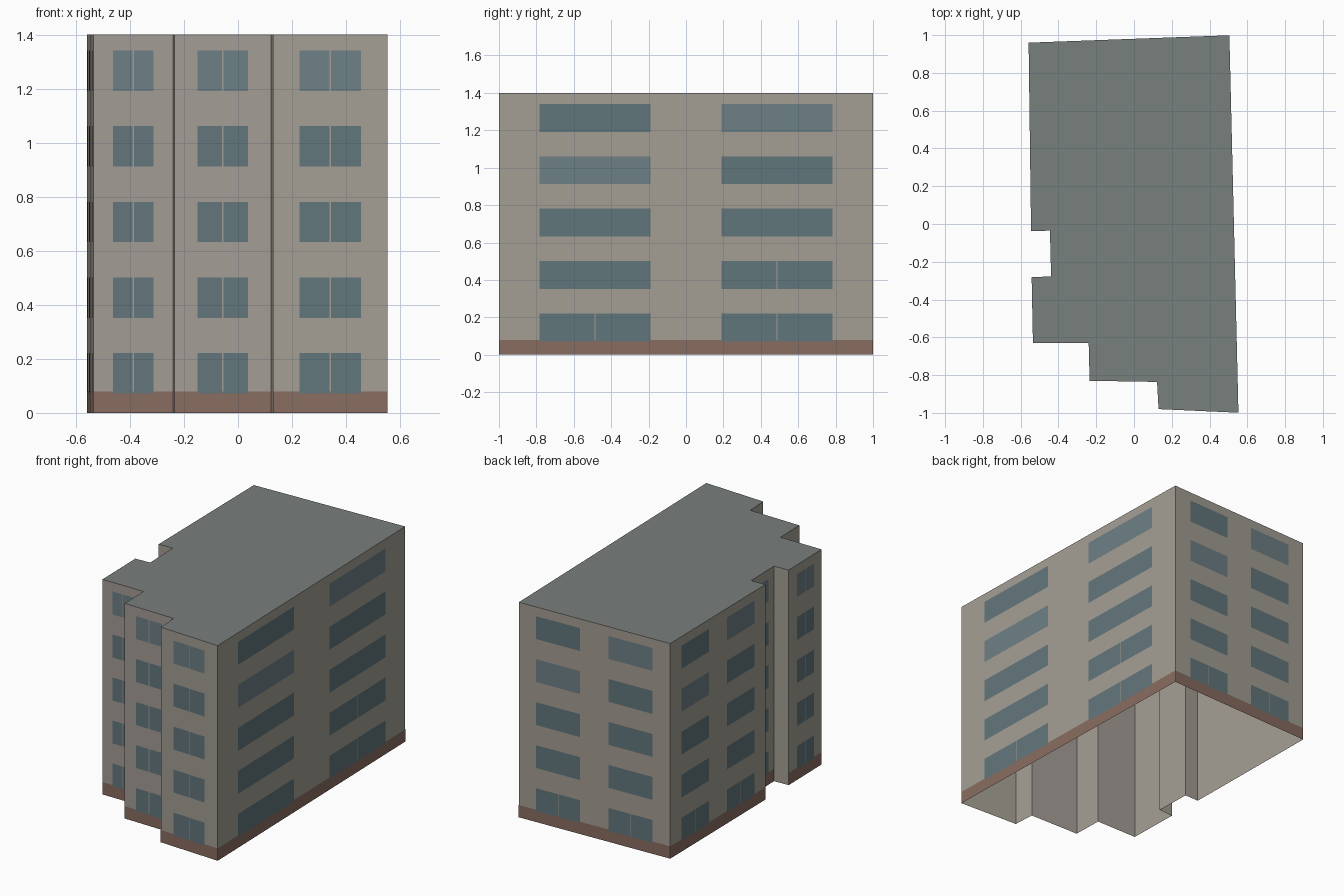
import bpy
from mathutils import Vector

if "Cube" in bpy.data.objects:
    bpy.data.objects.remove(bpy.data.objects["Cube"])

H = 1.40
# outline of the block, counter-clockwise from the back left corner
PLAN = [(-0.558, 0.96), (-0.545, -0.038), (-0.445, -0.035), (-0.439, -0.277),
        (-0.542, -0.282), (-0.535, -0.63), (-0.24, -0.63), (-0.235, -0.83),
        (0.122, -0.836), (0.13, -0.98), (0.553, -0.999), (0.505, 0.999)]
N = len(PLAN)


def material(name, rgb):
    m = bpy.data.materials.new(name)
    m.diffuse_color = (*rgb, 1)
    m.use_nodes = True
    m.node_tree.nodes["Principled BSDF"].inputs["Base Color"].default_value = m.diffuse_color
    return m


WALL = material("plaster", (0.37, 0.345, 0.295))
WARM = material("warm_plaster", (0.37, 0.335, 0.305))
ROOF = material("roofing", (0.19, 0.215, 0.205))
BASE = material("plinth_brown", (0.25, 0.152, 0.118))
GLASS = material("glass", (0.122, 0.181, 0.202))
PALE = material("pale_glass", (0.155, 0.215, 0.235))


def make(name, verts, faces, mats, indices=None):
    me = bpy.data.meshes.new(name)
    me.from_pydata(verts, [], faces)
    for m in mats:
        me.materials.append(m)
    if indices:
        me.polygons.foreach_set("material_index", indices)
    me.update()
    ob = bpy.data.objects.new(name, me)
    bpy.context.collection.objects.link(ob)


# wall shell, open underneath
verts = [(x, y, z) for z in (0, H) for x, y in PLAN]
walls = [(i, (i + 1) % N, N + (i + 1) % N, N + i) for i in range(N)]
make("walls", verts, walls, [WALL, WARM], [int(i in (5, 7)) for i in range(N)])

# flat roof
make("roof", [(x, y, H) for x, y in PLAN], [tuple(range(N))], [ROOF])


class Panels:
    """Collects thin flat rectangles laid on the walls."""
    def __init__(self):
        self.verts, self.faces, self.mats = [], [], []

    def add(self, wall, s0, s1, z0, z1, off, mat=0):
        a, b = Vector(PLAN[wall]), Vector(PLAN[(wall + 1) % N])
        d = (b - a).normalized()
        out = Vector((d.y, -d.x)) * off
        k = len(self.verts)
        for s, z in ((s0, z0), (s1, z0), (s1, z1), (s0, z1)):
            p = a + d * s + out
            self.verts.append((p.x, p.y, z))
        self.faces.append((k, k + 1, k + 2, k + 3))
        self.mats.append(mat)


plinth, windows = Panels(), Panels()
for i in range(N):
    length = (Vector(PLAN[(i + 1) % N]) - Vector(PLAN[i])).length
    if length < 0.22:          # narrow return walls stay blank
        continue
    plinth.add(i, 0, length, 0, 0.08, 0.001)
    count = 2 if length > 0.6 else 1
    cell = (length - 0.05) / count
    half = cell * 0.305
    for floor in range(5):
        z0 = 0.072 + 0.28 * floor
        for c in range(count):
            mid = 0.025 + cell * (c + 0.5)
            shade = int((floor == 4 and (c == 1 or count == 1)) or (floor == 3 and c == 0 and count == 2))
            # paired panes with a slim gap, or one long pane
            if count == 1 or floor == 0 or (i == 10 and floor == 1 and c == 1):
                spans = [(mid - half, mid - 0.002), (mid + 0.002, mid + half)]
            else:
                spans = [(mid - half, mid + half)]
            for s0, s1 in spans:
                windows.add(i, s0, s1, z0, z0 + 0.149, 0.002, shade)

make("plinth", plinth.verts, plinth.faces, [BASE])
make("windows", windows.verts, windows.faces, [GLASS, PALE], windows.mats)
